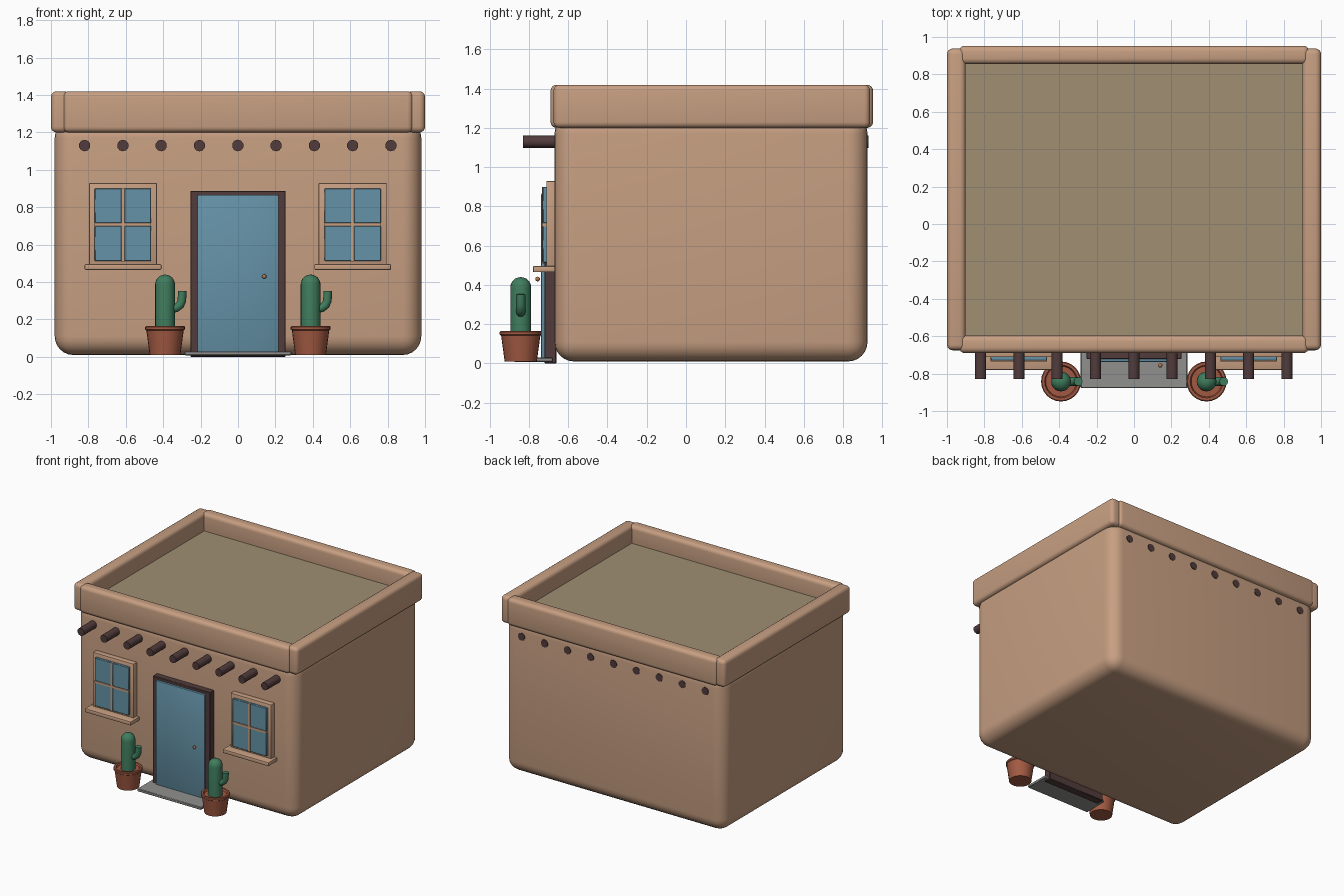
import bpy, bmesh, math
from mathutils import Vector

cube = bpy.data.objects.get("Cube")
if cube:
    bpy.data.objects.remove(cube, do_unlink=True)


def material(name, rgb):
    m = bpy.data.materials.new(name)
    m.use_nodes = True
    m.diffuse_color = (*rgb, 1)
    bsdf = m.node_tree.nodes["Principled BSDF"]
    bsdf.inputs["Base Color"].default_value = (*rgb, 1)
    bsdf.inputs["Roughness"].default_value = 0.8
    return m


ADOBE = material("adobe", (0.57, 0.345, 0.222))
ROOF = material("roof_earth", (0.35, 0.275, 0.17))
BLUE = material("painted_blue", (0.13, 0.29, 0.39))
WOOD = material("dark_wood", (0.085, 0.045, 0.045))
CLAY = material("terracotta", (0.36, 0.102, 0.055))
GREEN = material("cactus_green", (0.051, 0.205, 0.112))
STONE = material("grey_stone", (0.28, 0.28, 0.27))
COPPER = material("copper", (0.45, 0.19, 0.09))


def finish(name, bm, mat, smooth=True):
    bmesh.ops.recalc_face_normals(bm, faces=bm.faces)
    mesh = bpy.data.meshes.new(name)
    bm.to_mesh(mesh)
    bm.free()
    mesh.materials.append(mat)
    obj = bpy.data.objects.new(name, mesh)
    bpy.context.collection.objects.link(obj)
    if smooth:
        bpy.ops.object.select_all(action="DESELECT")
        obj.select_set(True)
        bpy.context.view_layer.objects.active = obj
        bpy.ops.object.shade_smooth_by_angle(angle=math.radians(40))
    return obj


def box(name, mat, x, y, z, bevel=0.0, segments=2):
    """Box from (low, high) ranges, with optionally rounded edges."""
    bm = bmesh.new()
    bmesh.ops.create_cube(bm, size=1)
    for v in bm.verts:
        v.co = Vector([(r[0] + r[1]) / 2 + c * (r[1] - r[0])
                       for r, c in zip((x, y, z), v.co)])
    if bevel:
        bmesh.ops.bevel(bm, geom=bm.edges[:], offset=bevel, segments=segments,
                        profile=0.5, affect="EDGES")
    return finish(name, bm, mat, bevel > 0)


def lathe(name, mat, profile, x, y, sides=24):
    """Spin (radius, z) points around a vertical axis."""
    bm = bmesh.new()
    verts = [bm.verts.new((r, 0, z)) for r, z in profile]
    edges = [bm.edges.new(pair) for pair in zip(verts, verts[1:])]
    bmesh.ops.spin(bm, geom=verts + edges, cent=(0, 0, 0), axis=(0, 0, 1),
                   angle=math.tau, steps=sides, use_duplicate=False)
    bmesh.ops.remove_doubles(bm, verts=bm.verts, dist=0.0005)
    bmesh.ops.translate(bm, verts=bm.verts, vec=(x, y, 0))
    return finish(name, bm, mat)


# Rounded house body and sunken flat roof
box("house_body", ADOBE, (-0.98, 0.98), (-0.67, 0.925), (0.01, 1.27), 0.1, 6)
box("roof_floor", ROOF, (-0.92, 0.92), (-0.62, 0.88), (1.22, 1.28))

# Parapet walls
box("parapet_front", ADOBE, (-0.935, 0.935), (-0.69, -0.595), (1.2, 1.42), 0.03, 4)
box("parapet_back", ADOBE, (-0.935, 0.935), (0.855, 0.953), (1.2, 1.42), 0.03, 4)
for side, s in (("left", 1), ("right", -1)):
    box(f"parapet_{side}", ADOBE, sorted((s * 0.9, s)), (-0.675, 0.938),
        (1.2, 1.42), 0.03, 4)

# Roof beams running right through the house
for i in range(9):
    bm = bmesh.new()
    bmesh.ops.create_cone(bm, cap_ends=True, segments=10, radius1=0.031,
                          radius2=0.031, depth=1.76)
    for v in bm.verts:
        a, b, c = v.co
        v.co = (a - 0.82 + i * 0.2047, 0.05 + c, 1.13 + b)
    finish(f"roof_beam_{i + 1}", bm, WOOD)

# Door with frame, knob and step
box("door_frame", WOOD, (-0.255, 0.255), (-0.722, -0.66), (0, 0.888), 0.004, 1)
box("door", BLUE, (-0.217, 0.217), (-0.738, -0.68), (0.025, 0.866), 0.006, 2)
box("door_step", STONE, (-0.285, 0.285), (-0.877, -0.68), (0.008, 0.03), 0.004, 1)
bm = bmesh.new()
bmesh.ops.create_uvsphere(bm, u_segments=12, v_segments=8, radius=0.012)
bmesh.ops.translate(bm, verts=bm.verts, vec=(0.14, -0.756, 0.43))
finish("door_knob", bm, COPPER)

# Windows: surround, four panes, glazing bars and sill
for side, cx in (("left", 0.613), ("right", -0.615)):
    box(f"window_frame_{side}", ADOBE, (cx - 0.182, cx + 0.182), (-0.712, -0.66),
        (0.49, 0.93), 0.006)
    for sx in (-1, 1):
        for row, z in enumerate(((0.513, 0.7), (0.715, 0.9))):
            box(f"window_pane_{side}_{row}_{sx}", BLUE,
                sorted((cx + sx * 0.007, cx + sx * 0.151)), (-0.73, -0.69), z, 0.003, 1)
    box(f"window_bar_upright_{side}", ADOBE, (cx - 0.008, cx + 0.008),
        (-0.734, -0.69), (0.51, 0.9))
    box(f"window_bar_cross_{side}", ADOBE, (cx - 0.151, cx + 0.151),
        (-0.734, -0.69), (0.699, 0.716))
    box(f"window_sill_{side}", ADOBE, (cx - 0.205, cx + 0.205), (-0.78, -0.66),
        (0.465, 0.496), 0.006)

# Potted cacti
POT = [(0, 0.01), (0.082, 0.01), (0.1, 0.142), (0.107, 0.147), (0.107, 0.16),
       (0.102, 0.165), (0.088, 0.165), (0.082, 0.15), (0, 0.15)]
TRUNK = [(0.053, 0.14)] + [
    (0.053 * math.cos(a), 0.387 + 0.053 * math.sin(a))
    for a in (math.pi / 2 * i / 6 for i in range(7))]
ARM = [(0.035, 0.258), (0.06, 0.262), (0.08, 0.277), (0.09, 0.3), (0.092, 0.352)]
for side, cx in (("left", 0.388), ("right", -0.39)):
    cy = -0.842
    lathe(f"pot_{side}", CLAY, POT, cx, cy)
    lathe(f"cactus_trunk_{side}", GREEN, TRUNK, cx, cy, 20)
    # Arm bending outward then up, swept as rings along the path
    bm = bmesh.new()
    rings = []
    pts = [Vector((cx + px, cy, pz)) for px, pz in ARM]
    for i, p in enumerate(pts):
        d = (pts[min(i + 1, len(pts) - 1)] - pts[max(i - 1, 0)]).normalized()
        across = Vector((0, 1, 0)).cross(d)
        rings.append([bm.verts.new(p + 0.023 * (math.cos(t) * across
                      + math.sin(t) * Vector((0, 1, 0))))
                      for t in (math.tau * k / 12 for k in range(12))])
    for a, b in zip(rings, rings[1:]):
        for k in range(12):
            n = (k + 1) % 12
            bm.faces.new((a[k], a[n], b[n], b[k]))
    bm.faces.new(rings[0])
    bm.faces.new(rings[-1])
    finish(f"cactus_arm_{side}", bm, GREEN)
